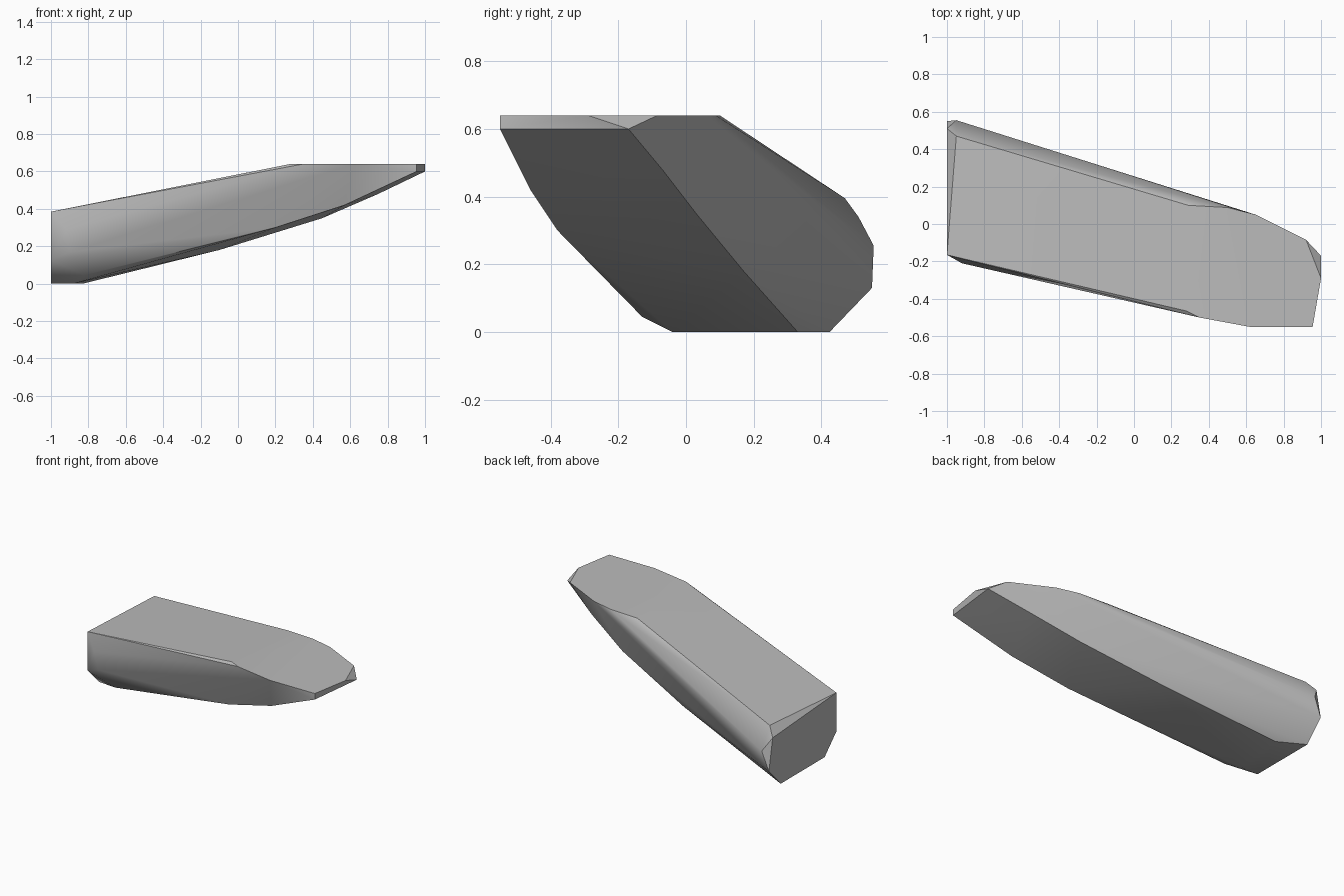
import bpy, bmesh, math

cube = bpy.data.objects.get("Cube")
if cube:
    bpy.data.objects.remove(cube, do_unlink=True)

grey = bpy.data.materials.new("plain grey")
grey.use_nodes = True
colour = (0.5, 0.5, 0.5, 1)
grey.diffuse_color = colour
grey.node_tree.nodes["Principled BSDF"].inputs["Base Color"].default_value = colour

TOP, RIM = 0.64, 0.60

# Flat deck outline at the nose, as (x, y)
deck = [(0.28, -0.465), (0.35, -0.5), (0.62, -0.55), (0.955, -0.55), (1, -0.29),
        (0.92, -0.085), (0.65, 0.05), (0.5, 0.088), (0.29, 0.1)]
# Lower rim of the blunt nose
rim = [(0.955, -0.55), (1, -0.17)]
# Cut end, as (y, z)
end = [(-0.165, 0.385), (-0.165, 0.125), (-0.04, 0), (0.425, 0), (0.55, 0.13), (0.51, 0.34)]
# Rounded shoulders just inside the cut end
shoulders = [(-0.95, 0.47, 0.395), (-0.95, 0.555, 0.255),
             (-0.92, -0.21, 0.29), (-0.9, -0.2, 0.17)]
# Curved keel, front and back chines
front_chine = [(-0.88, -0.04, 0), (-0.82, -0.13, 0.045), (0.2, -0.38, 0.3), (0.57, -0.46, 0.42)]
back_chine = [(-0.83, 0.33, 0), (-0.1, 0.17, 0.18), (0.45, 0.03, 0.35), (0.75, -0.07, 0.48)]

points = [(x, y, TOP) for x, y in deck] + [(x, y, RIM) for x, y in rim]
points += [(-1, y, z) for y, z in end] + shoulders + front_chine + back_chine

# Wrap a convex skin round the guide points
bm = bmesh.new()
for p in points:
    bm.verts.new(p)
hull = bmesh.ops.convex_hull(bm, input=bm.verts)
loose = [v for v in bm.verts if not v.link_faces]
bmesh.ops.delete(bm, geom=loose, context='VERTS')
bmesh.ops.dissolve_limit(bm, angle_limit=math.radians(1), verts=bm.verts, edges=bm.edges)
bmesh.ops.recalc_face_normals(bm, faces=bm.faces)

mesh = bpy.data.meshes.new("tapered_body")
bm.to_mesh(mesh)
bm.free()
mesh.materials.append(grey)
body = bpy.data.objects.new("tapered_body", mesh)
bpy.context.collection.objects.link(body)

# Smooth flanks with crisp deck and end edges
bpy.ops.object.select_all(action='DESELECT')
body.select_set(True)
bpy.context.view_layer.objects.active = body
bpy.ops.object.shade_smooth_by_angle(angle=math.radians(35))
